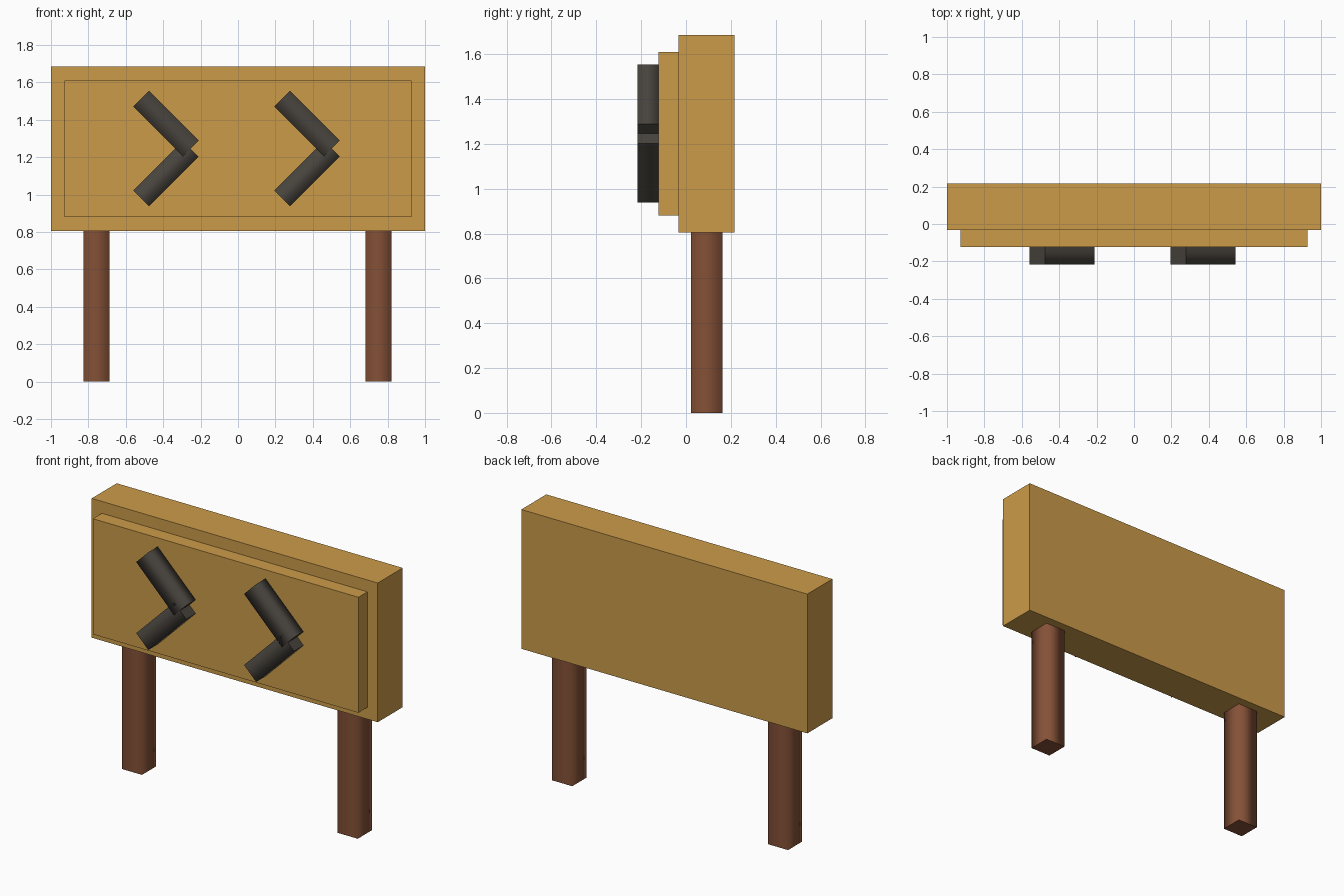
import bpy
from math import radians
from mathutils import Matrix, Vector

if "Cube" in bpy.data.objects:
    bpy.data.objects.remove(bpy.data.objects["Cube"], do_unlink=True)


def make_material(name, rgb):
    mat = bpy.data.materials.new(name)
    mat.use_nodes = True
    mat.diffuse_color = (*rgb, 1)
    bsdf = mat.node_tree.nodes["Principled BSDF"]
    bsdf.inputs["Base Color"].default_value = (*rgb, 1)
    bsdf.inputs["Roughness"].default_value = 0.8
    return mat


yellow = make_material("ochre board", (0.60, 0.33, 0.068))
brown = make_material("brown wood", (0.235, 0.082, 0.038))
black = make_material("charcoal", (0.065, 0.057, 0.047))


def make_box(name, center, size, mat, tilt=0, round_axis=None):
    """Box tilted about y; sides along round_axis are shaded smooth, caps stay flat."""
    bpy.ops.mesh.primitive_cube_add(size=1)
    obj = bpy.context.object
    obj.name = name
    mesh = obj.data
    mesh.transform(Matrix.Diagonal((*size, 1)))
    mesh.materials.append(mat)
    if round_axis is not None:
        for face in mesh.polygons:
            face.use_smooth = abs(face.normal[round_axis]) < 0.5
        for edge in mesh.edges:
            a, b = (mesh.vertices[i].co for i in edge.vertices)
            edge.use_edge_sharp = abs((a - b)[round_axis]) < 0.001
    obj.rotation_euler.y = radians(tilt)
    obj.location = Vector(center)
    return obj


# Sign boards
make_box("back_board", (0, 0.092, 1.245), (2, 0.25, 0.88), yellow)
make_box("front_panel", (0, -0.077, 1.245), (1.856, 0.092, 0.73), yellow)

# Posts
for side, x in (("right", -0.757), ("left", 0.752)):
    make_box(side + "_post", (x, 0.092, 0.403), (0.14, 0.14, 0.806), brown, round_axis=2)

# Chevron arrows, each from two crossing bars
for side, x in (("right", -0.385), ("left", 0.369)):
    for part, z, tilt in (("upper", 1.38, 45), ("lower", 1.112, -45)):
        make_box(f"{side}_chevron_{part}_bar", (x, -0.169, z),
                 (0.375, 0.096, 0.119), black, tilt, round_axis=0)
